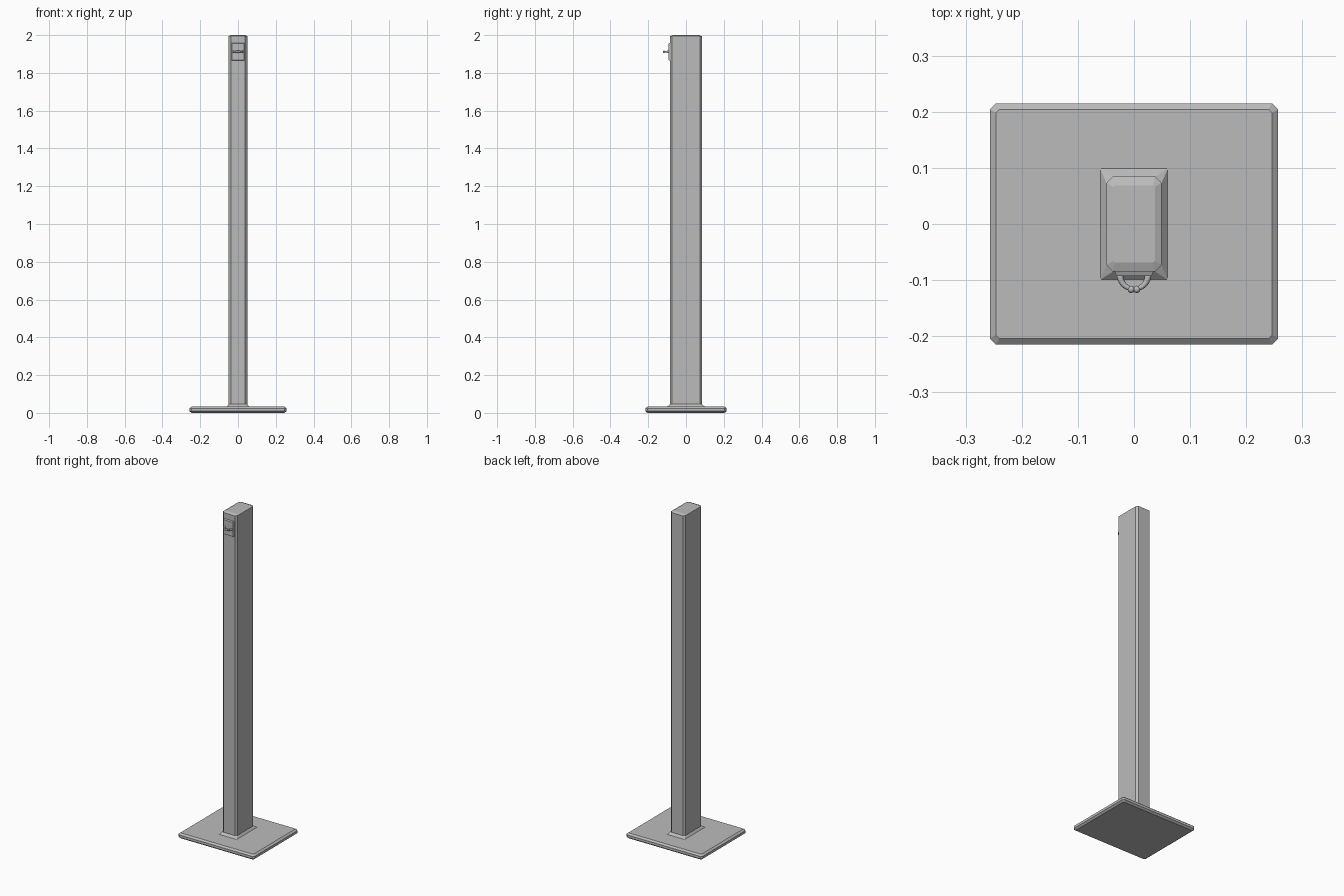
import bpy, bmesh, math
from mathutils import Vector

cube = bpy.data.objects.get("Cube")
if cube:
    bpy.data.objects.remove(cube, do_unlink=True)

grey = bpy.data.materials.new("brushed_grey")
grey.use_nodes = True
COLOUR = (0.5, 0.5, 0.5, 1)
grey.diffuse_color = COLOUR
grey.node_tree.nodes["Principled BSDF"].inputs["Base Color"].default_value = COLOUR


def finish(name, bm, smooth=False):
    bmesh.ops.recalc_face_normals(bm, faces=bm.faces)
    mesh = bpy.data.meshes.new(name)
    bm.to_mesh(mesh)
    bm.free()
    mesh.materials.append(grey)
    for p in mesh.polygons:
        p.use_smooth = smooth
    obj = bpy.data.objects.new(name, mesh)
    bpy.context.collection.objects.link(obj)
    return obj


def octagon(hx, hy, cx, cy):
    """Rectangle outline with cut corners; the cuts may be zero."""
    quarter = [(hx, hy - cy), (hx - cx, hy)]
    out = []
    for sx, sy in ((1, 1), (-1, 1), (-1, -1), (1, -1)):
        pts = quarter if sx * sy > 0 else quarter[::-1]
        out += [(sx * x, sy * y) for x, y in pts]
    return out


def loft(name, rings):
    """Skin stacked (outline, height) rings into a closed solid."""
    bm = bmesh.new()
    loops = [[bm.verts.new((x, y, z)) for x, y in outline] for outline, z in rings]
    for a, b in zip(loops, loops[1:]):
        for i in range(len(a)):
            j = (i + 1) % len(a)
            bm.faces.new((a[i], a[j], b[j], b[i]))
    bm.faces.new(loops[0])
    bm.faces.new(loops[-1])
    bmesh.ops.remove_doubles(bm, verts=bm.verts, dist=0.0001)
    return finish(name, bm)


# Floor plate with bevelled rims
rim = octagon(0.257, 0.215, 0.011, 0.011)
inset = octagon(0.246, 0.204, 0.006, 0.006)
loft("base_plate", [(inset, 0), (rim, 0.009), (rim, 0.024), (inset, 0.033)])

# Flared collar where the post meets the floor plate
post_outline = octagon(0.049, 0.085, 0.011, 0.012)
loft("post_collar", [(octagon(0.061, 0.1, 0, 0), 0.032), (post_outline, 0.046)])

# Post with cut corners and a shallow bevelled top
loft("post", [(post_outline, 0.03), (post_outline, 1.994),
              (octagon(0.037, 0.069, 0.003, 0.003), 2.0)])

# Mounting plate for the hook
HOOK_Z = 1.912
bm = bmesh.new()
bmesh.ops.create_cube(bm, size=1)
for v in bm.verts:
    front = v.co.y < 0
    v.co = Vector((v.co.x * (0.062 if front else 0.07),
                   -0.093 if front else -0.084,
                   HOOK_Z + v.co.z * (0.088 if front else 0.096)))
finish("hook_plate", bm)

# Pair of curved claws that almost meet, each with a small end knob
for side, label in ((1, "left"), (-1, "right")):
    bm = bmesh.new()
    loops = []
    steps, sides = 10, 10
    for i in range(steps + 1):
        a = math.radians(80) * i / steps
        out = Vector((side * math.cos(a), -math.sin(a), 0))
        centre = Vector((0, -0.091, HOOK_Z)) + out * 0.025
        radius = 0.006 - 0.002 * i / steps
        loops.append([bm.verts.new(centre + radius * (out * math.cos(t) + Vector((0, 0, math.sin(t)))))
                      for t in (math.tau * k / sides for k in range(sides))])
    for a, b in zip(loops, loops[1:]):
        for k in range(sides):
            bm.faces.new((a[k], a[k - 1], b[k - 1], b[k]))
    bm.faces.new(loops[0])
    bm.faces.new(loops[-1])
    knob = bmesh.ops.create_uvsphere(bm, u_segments=12, v_segments=8, radius=0.0065)
    bmesh.ops.translate(bm, verts=knob["verts"], vec=(side * 0.005, -0.1165, HOOK_Z))
    finish(label + "_claw", bm, smooth=True)
